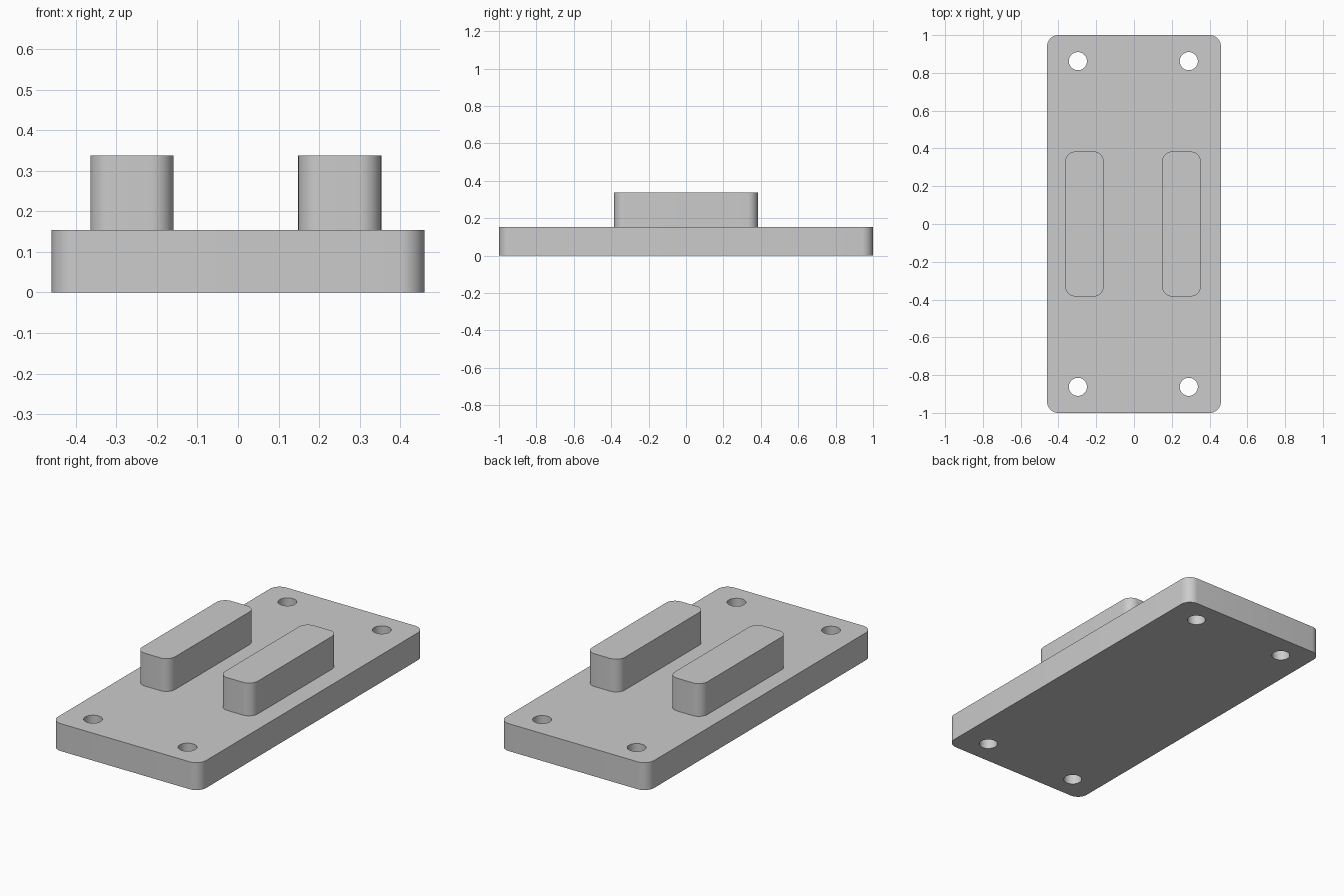
import bpy
import bmesh
from math import radians
from mathutils import Matrix

cube = bpy.data.objects.get("Cube")
if cube:
    bpy.data.objects.remove(cube, do_unlink=True)

GREY = (0.6, 0.6, 0.6, 1.0)
PLATE_TOP = 0.154
BLOCK_TOP = 0.338

grey = bpy.data.materials.new("plain_grey")
grey.use_nodes = True
grey.diffuse_color = GREY
grey.node_tree.nodes["Principled BSDF"].inputs["Base Color"].default_value = GREY


def add_object(name, bm):
    mesh = bpy.data.meshes.new(name)
    bm.to_mesh(mesh)
    bm.free()
    obj = bpy.data.objects.new(name, mesh)
    bpy.context.collection.objects.link(obj)
    mesh.materials.append(grey)
    return obj


def rounded_block(name, x, width, length, bottom, top, radius):
    """Box with rounded vertical edges."""
    bm = bmesh.new()
    size = Matrix.Diagonal((width, length, top - bottom, 1))
    place = Matrix.Translation((x, 0, (bottom + top) / 2))
    bmesh.ops.create_cube(bm, size=1, matrix=place @ size)
    upright = [e for e in bm.edges
               if abs(e.verts[0].co.z - e.verts[1].co.z) > 0.01]
    bmesh.ops.bevel(bm, geom=upright, offset=radius, segments=10,
                    profile=0.5, affect='EDGES')
    return add_object(name, bm)


def smooth(obj):
    bpy.ops.object.select_all(action='DESELECT')
    obj.select_set(True)
    bpy.context.view_layer.objects.active = obj
    bpy.ops.object.shade_smooth_by_angle(angle=radians(30))


# Base plate
plate = rounded_block("base_plate", 0, 0.92, 2, 0, PLATE_TOP, 0.06)

# Four screw holes cut through the corners
bm = bmesh.new()
for x in (-0.297, 0.29):
    for y in (-0.862, 0.862):
        bmesh.ops.create_cone(bm, cap_ends=True, segments=40,
                              radius1=0.048, radius2=0.048, depth=1,
                              matrix=Matrix.Translation((x, y, 0)))
cutter = add_object("hole_cutter", bm)
cutter.hide_render = True
cut = plate.modifiers.new("screw_holes", 'BOOLEAN')
cut.operation = 'DIFFERENCE'
cut.solver = 'EXACT'
cut.object = cutter
bpy.context.view_layer.objects.active = plate
bpy.ops.object.modifier_apply(modifier=cut.name)
bpy.data.objects.remove(cutter, do_unlink=True)
smooth(plate)

# Two raised blocks
for name, x in (("right_block", -0.262), ("left_block", 0.251)):
    smooth(rounded_block(name, x, 0.205, 0.768, PLATE_TOP, BLOCK_TOP, 0.055))
